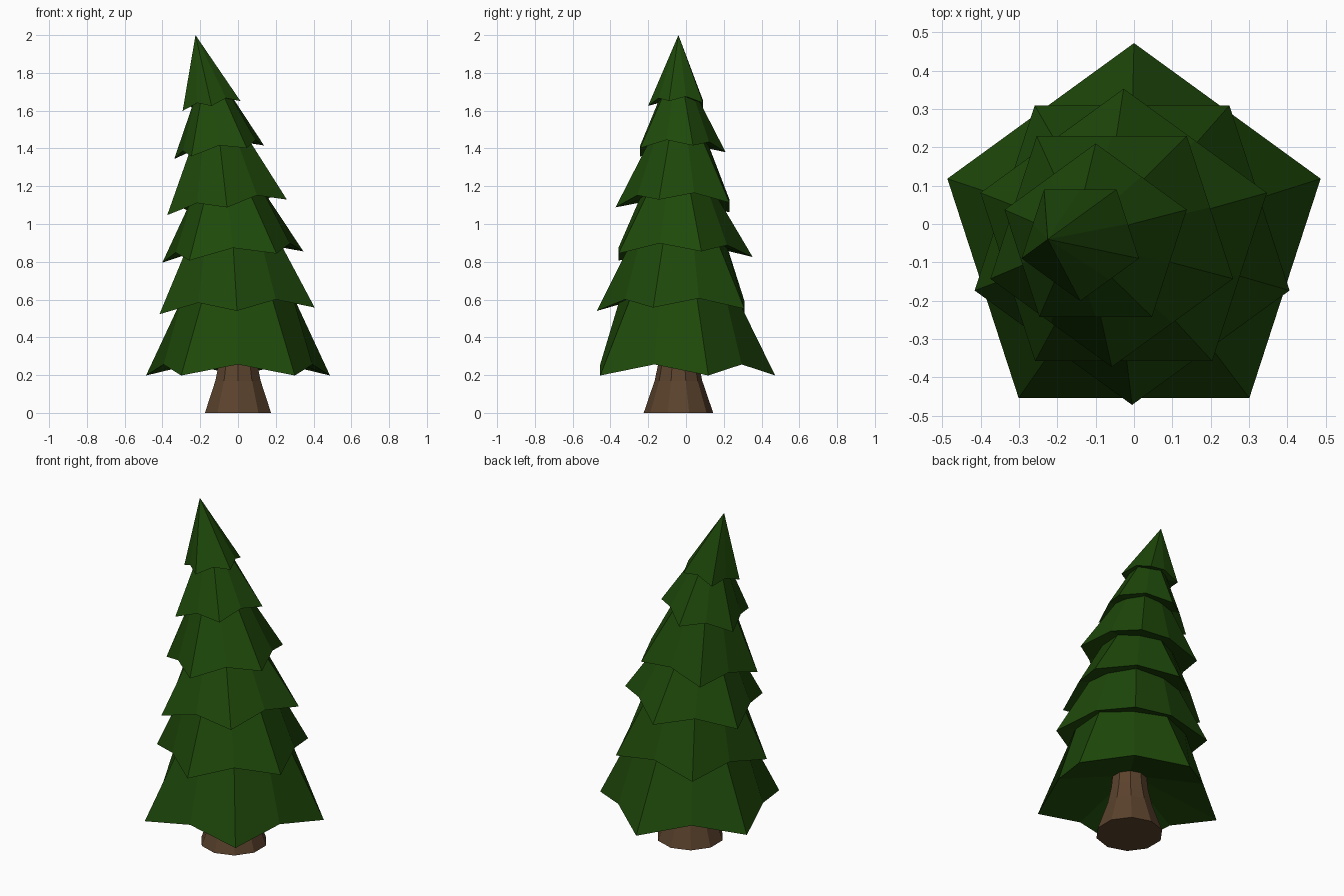
import bpy, bmesh
from math import sin, cos, pi
from mathutils import Vector

cube = bpy.data.objects.get("Cube")
if cube:
    bpy.data.objects.remove(cube, do_unlink=True)


def material(name, rgb):
    m = bpy.data.materials.new(name)
    m.use_nodes = True
    m.diffuse_color = (*rgb, 1)
    m.node_tree.nodes["Principled BSDF"].inputs["Base Color"].default_value = (*rgb, 1)
    return m


GREEN = material("needle green", (0.013, 0.066, 0.003))
BROWN = material("bark brown", (0.105, 0.055, 0.026))
CY = -0.04     # trunk axis depth
SIDES = 10
VALLEY = cos(pi / 5)   # rim notches lie on the straight edges of a pentagon


def ring(cx, z, radii, lift=(0, 0), slope=0, facing=1):
    """Ten points alternating between two radii and two heights, tilted along x."""
    pts = []
    for k in range(SIDES):
        a = facing * pi / 2 + k * 2 * pi / SIDES
        x = radii[k % 2] * cos(a)
        pts.append(Vector((cx + x, CY + radii[k % 2] * sin(a),
                           z + lift[k % 2] + slope * x)))
    return pts


def loft(name, rings, mat, apex=None):
    """Skin the rings, cap the bottom, and close the top with a cap or a point."""
    bm = bmesh.new()
    loops = [[bm.verts.new(p) for p in r] for r in rings]
    for lo, hi in zip(loops, loops[1:]):
        for i in range(SIDES):
            j = (i + 1) % SIDES
            bm.faces.new((lo[i], lo[j], hi[j], hi[i]))
    bm.faces.new(loops[0][::-1])
    top = loops[-1]
    if apex:
        tip = bm.verts.new(apex)
        for i in range(SIDES):
            bm.faces.new((top[i], top[(i + 1) % SIDES], tip))
    else:
        bm.faces.new(top)
    bmesh.ops.recalc_face_normals(bm, faces=bm.faces)
    me = bpy.data.meshes.new(name)
    bm.to_mesh(me)
    bm.free()
    me.materials.append(mat)
    ob = bpy.data.objects.new(name, me)
    bpy.context.collection.objects.link(ob)


# Flared trunk
trunk = [(0.184, 0), (0.126, 0.17), (0.105, 0.27), (0.09, 0.42)]
loft("trunk", [ring(0, z, (r, r)) for r, z in trunk], BROWN)

# Branch tiers: centre x, height of tips, tip radius, neck radius, tilt
tiers = [
    (0, 0.198, 0.512, 0.305, 0),
    (-0.005, 0.54, 0.432, 0.25, 0.043),
    (-0.027, 0.825, 0.393, 0.19, 0.08),
    (-0.058, 1.088, 0.333, 0.143, 0.13),
    (-0.10, 1.38, 0.25, 0.083, 0.15),
    (-0.14, 1.625, 0.161, 0, 0.17),
]
for n, (cx, z, r, neck, slope) in enumerate(tiers):
    facing = 1 if n % 2 == 0 else -1
    # hollow underside, then the star rim with raised notches
    rings = [ring(cx, z + 0.28 * r, (0.2 * r, 0.2 * r), slope=slope, facing=facing),
             ring(cx, z, (r, r * VALLEY), (0, 0.015 + 0.085 * r), slope, facing)]
    apex = None
    if n + 1 < len(tiers):
        # the wall narrows to a neck hidden inside the tier above
        nx, nz, _, _, ns = tiers[n + 1]
        rings.append(ring(nx, nz + 0.08, (neck, neck), slope=ns, facing=facing))
    else:
        apex = (-0.225, CY, 2.0)
    loft(f"branch_tier_{n + 1}", rings, GREEN, apex)
